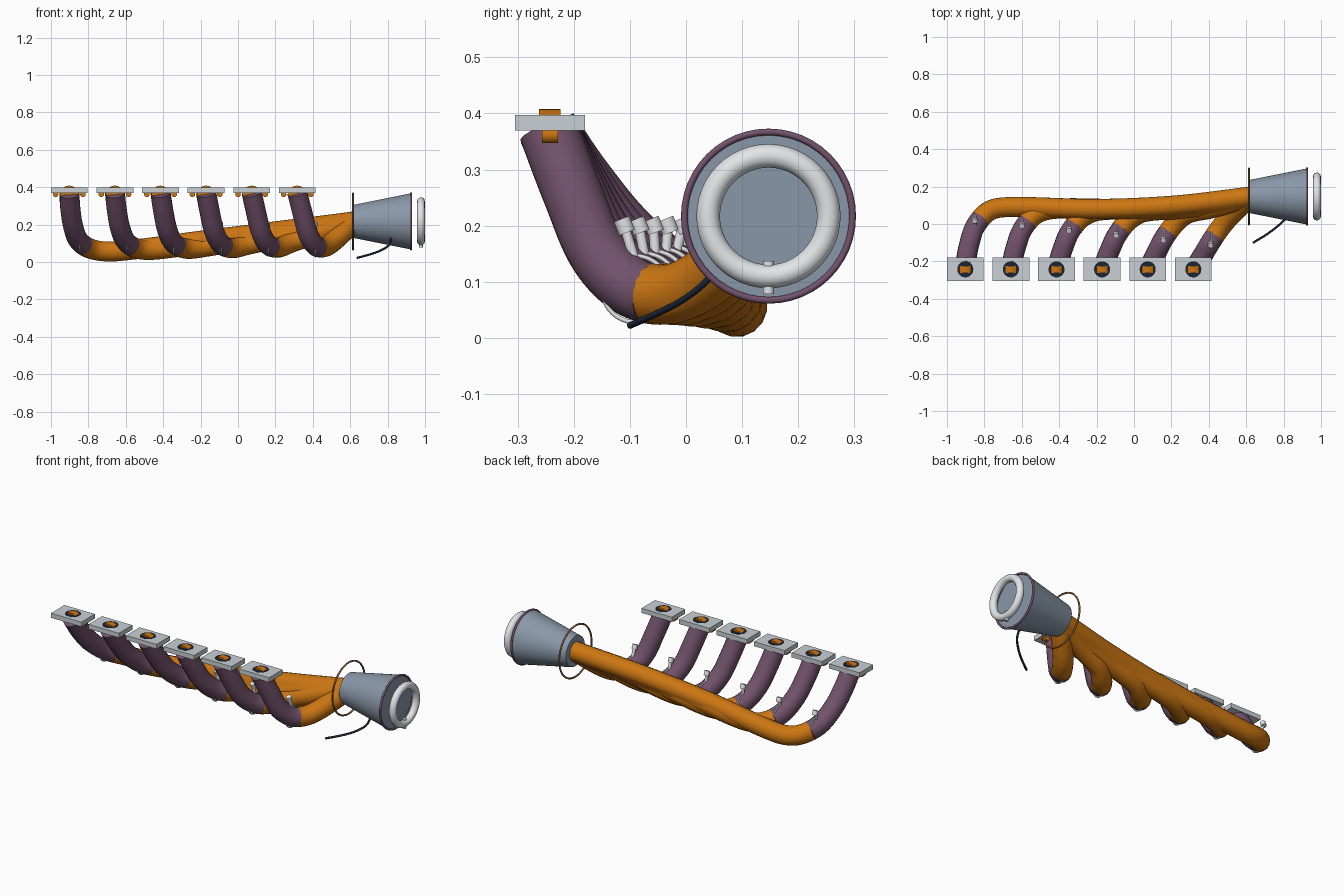
import bpy, math
from mathutils import Vector

if "Cube" in bpy.data.objects:
    bpy.data.objects.remove(bpy.data.objects["Cube"])


def material(name, rgb):
    m = bpy.data.materials.new(name)
    m.diffuse_color = (*rgb, 1)
    m.use_nodes = True
    m.node_tree.nodes["Principled BSDF"].inputs["Base Color"].default_value = m.diffuse_color
    return m


PURPLE = material("heat_purple", (0.17, 0.085, 0.15))
ORANGE = material("heat_orange", (0.60, 0.18, 0.006))
SLATE = material("slate_steel", (0.25, 0.31, 0.39))
SILVER = material("silver", (0.58, 0.63, 0.66))
BRIGHT = material("bright_steel", (0.76, 0.78, 0.80))
DARK = material("dark_rubber", (0.012, 0.018, 0.035))
BRONZE = material("bronze", (0.25, 0.11, 0.035))

CENTRE_Y, CENTRE_Z = 0.147, 0.217   # collector axis
R = 0.054                           # runner radius


def finish(name, mat, smooth=True):
    o = bpy.context.object
    o.name = name
    o.data.materials.append(mat)
    if smooth:
        bpy.ops.object.shade_smooth_by_angle(angle=math.radians(40))
    return o


def box(name, loc, size, mat):
    bpy.ops.mesh.primitive_cube_add(size=1, location=loc)
    bpy.context.object.scale = size
    return finish(name, mat, False)


def rod(name, a, b, r1, mat, r2=None, n=24):
    a, b = Vector(a), Vector(b)
    bpy.ops.mesh.primitive_cone_add(vertices=n, radius1=r1, radius2=r1 if r2 is None else r2,
                                    depth=(b - a).length, location=(a + b) / 2)
    bpy.context.object.rotation_euler = (b - a).to_track_quat('Z', 'Y').to_euler()
    return finish(name, mat)


def ring_x(name, loc, major, minor, mat):
    bpy.ops.mesh.primitive_torus_add(major_radius=major, minor_radius=minor, major_segments=48,
                                     minor_segments=12, location=loc, rotation=(0, math.pi / 2, 0))
    return finish(name, mat)


def spline(pts, steps=8):
    p = [Vector(q) for q in pts]
    p = [2 * p[0] - p[1]] + p + [2 * p[-1] - p[-2]]
    out = []
    for i in range(1, len(p) - 2):
        a, b, c, d = p[i - 1:i + 3]
        # tangents scaled by segment length keep uneven spacing smooth
        ab, bc, cd = (b - a).length, (c - b).length, (d - c).length
        m1 = (c - a) * bc / (ab + bc)
        m2 = (d - b) * bc / (bc + cd)
        for s in range(steps):
            t = s / steps
            out.append((2*t**3 - 3*t*t + 1) * b + (t**3 - 2*t*t + t) * m1
                       + (3*t*t - 2*t**3) * c + (t**3 - t*t) * m2)
    return out + [p[-2]]


def tube(name, pts, radius, mat, res=6):
    cu = bpy.data.curves.new(name, 'CURVE')
    cu.dimensions = '3D'
    cu.bevel_depth, cu.bevel_resolution, cu.use_fill_caps = radius, res, True
    sp = cu.splines.new('POLY')
    sp.points.add(len(pts) - 1)
    for q, v in zip(sp.points, pts):
        q.co = (*v, 1)
    o = bpy.data.objects.new(name, cu)
    bpy.context.collection.objects.link(o)
    bpy.ops.object.select_all(action='DESELECT')
    o.select_set(True)
    bpy.context.view_layer.objects.active = o
    bpy.ops.object.convert(target='MESH')
    return finish(name, mat)


# Runner shape (x offset from port, y, z) for the longest and shortest runner
LONG = [(0, -.245, .37), (.006, -.185, .282), (.022, -.105, .185), (.055, -.01, .108),
        (.132, .072, .065), (.252, .091, .057)]
SHORT = [(0, -.245, .37), (.028, -.203, .26), (.058, -.155, .15), (.097, -.09, .087),
         (.145, -.02, .08), (.2, .045, .115)]
END = Vector((0.625, CENTRE_Y, CENTRE_Z))

for i in range(6):
    t, k = i / 5, i + 1
    x = -0.902 + 0.2438 * i
    pts = [Vector(a).lerp(Vector(b), t) + Vector((x, 0, 0)) for a, b in zip(LONG, SHORT)]
    dip = Vector((0, -0.03 * (1 - t), 0))
    knee = pts[3]
    last = pts[-1]
    if i < 5:
        pts += [last.lerp(END, 0.35) + dip, last.lerp(END, 0.68) + dip]
    path = spline(pts + [END])
    cut = 27
    # runner in two heat-stained lengths
    tube(f"runner_upper_{k}", path[:cut + 1], R, PURPLE)
    tube(f"runner_lower_{k}", path[cut:], R, ORANGE)
    # head flange, port, liner and bolts
    box(f"flange_{k}", (x, -.2425, .3835), (.197, .125, .027), SILVER)
    rod(f"port_{k}", (x, -.2425, .372), (x, -.2425, .3976), .043, DARK, n=32)
    rod(f"port_liner_{k}", (x, -.262, .359), (x, -.224, .359), .049, ORANGE, n=32)
    for s in (-1, 1):
        bx = x + s * .073
        rod(f"flange_bolt_{k}", (bx, -.257, .362), (bx, -.228, .362), .015, ORANGE, n=16)
    # joint ring and sensor fitting at the knee
    ring_x(f"joint_ring_{k}", knee, .059, .004, BRIGHT)
    tip = Vector((knee.x - .005, knee.y + .03 * (1 - t) - .02 * t, .2))
    base = knee + Vector((0, .005, .03))
    rod(f"sensor_stem_{k}", base, tip, .009, BRIGHT, n=16)
    d = Vector((0, -.4, 1)).normalized()
    rod(f"sensor_head_{k}", tip - d * .013, tip + d * .013, .015, BRIGHT, n=12)

# Collector cone and its rings
rod("collector_cone", (.615, CENTRE_Y, CENTRE_Z), (.925, CENTRE_Y, CENTRE_Z), .088, SLATE, .15, 64)
ring_x("collector_entry_ring", (.615, CENTRE_Y, CENTRE_Z), .15, .005, BRONZE)
ring_x("collector_exit_ring", (.925, CENTRE_Y, CENTRE_Z), .15, .006, PURPLE)

# Outlet clamp with its bolt
ring_x("outlet_clamp", (.978, CENTRE_Y, CENTRE_Z), .1075, .021, BRIGHT)
rod("clamp_bolt", (.978, CENTRE_Y, .078), (.978, CENTRE_Y, .137), .01, BRIGHT, n=16)

# Sensor cable hanging from the collector
tube("sensor_cable", spline([(.82, .07, .14), (.81, .03, .095), (.77, -.01, .065),
                             (.71, -.055, .042), (.637, -.1, .022)]), .006, DARK, 3)
